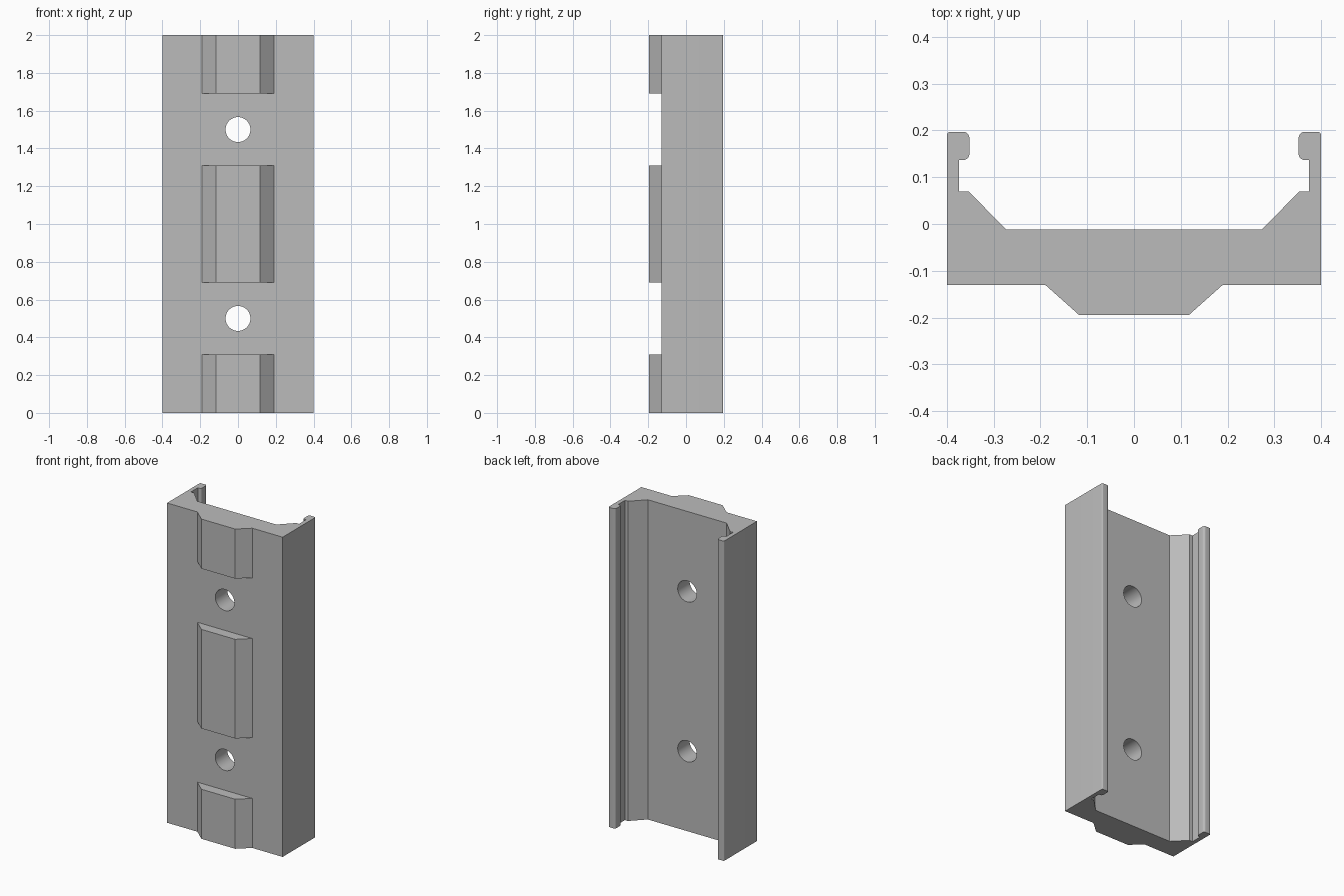
import bpy
import bmesh
import math
from mathutils import Vector

if "Cube" in bpy.data.objects:
    bpy.data.objects.remove(bpy.data.objects["Cube"], do_unlink=True)

HEIGHT = 2.0

grey = bpy.data.materials.new("plain grey")
grey.use_nodes = True
colour = (0.5, 0.5, 0.5, 1)
grey.diffuse_color = colour
grey.node_tree.nodes["Principled BSDF"].inputs["Base Color"].default_value = colour


def fillet(prev, corner, nxt, radius, steps=6):
    """Round a square corner with a quarter arc."""
    c = Vector(corner)
    a = (Vector(prev) - c).normalized() * radius
    b = (Vector(nxt) - c).normalized() * radius
    angles = [math.pi / 2 * i / steps for i in range(steps + 1)]
    return [c + a * (1 - math.sin(t)) + b * (1 - math.cos(t)) for t in angles]


def extrude(name, outline, z0, z1):
    """Raise a closed plan outline from z0 to z1."""
    bm = bmesh.new()
    face = bm.faces.new([bm.verts.new((x, y, z0)) for x, y in outline])
    top = bmesh.ops.extrude_face_region(bm, geom=[face])["geom"]
    verts = [v for v in top if isinstance(v, bmesh.types.BMVert)]
    bmesh.ops.translate(bm, verts=verts, vec=(0, 0, z1 - z0))
    bmesh.ops.recalc_face_normals(bm, faces=bm.faces)
    mesh = bpy.data.meshes.new(name)
    bm.to_mesh(mesh)
    bm.free()
    mesh.materials.append(grey)
    obj = bpy.data.objects.new(name, mesh)
    bpy.context.collection.objects.link(obj)
    return obj


def combine(target, tool, operation):
    """Apply a boolean and discard the tool."""
    mod = target.modifiers.new("join", "BOOLEAN")
    mod.operation = operation
    mod.solver = "EXACT"
    mod.object = tool
    bpy.context.view_layer.objects.active = target
    bpy.ops.object.modifier_apply(modifier=mod.name)
    bpy.data.objects.remove(tool, do_unlink=True)


# Channel: half outline with a rounded hooked lip, mirrored across x
corners = [(0.4, -0.13, 0), (0.4, 0.197, 0.007), (0.352, 0.197, 0.013),
           (0.352, 0.137, 0.013), (0.374, 0.137, 0), (0.374, 0.069, 0),
           (0.353, 0.069, 0), (0.273, -0.012, 0)]
half = []
for i, (x, y, r) in enumerate(corners):
    if r:
        half += [tuple(p) for p in fillet(corners[i - 1][:2], (x, y), corners[i + 1][:2], r)]
    else:
        half.append((x, y))
outline = half + [(-x, y) for x, y in reversed(half)]
channel = extrude("channel_rail", outline, 0, HEIGHT)

# Raised front pads, sunk slightly into the channel before joining
pad = [(-0.19, -0.13), (-0.117, -0.195), (0.117, -0.195), (0.19, -0.13),
       (0.19, -0.08), (-0.19, -0.08)]
for z0, z1 in [(0, 0.31), (0.69, 1.31), (1.69, HEIGHT)]:
    combine(channel, extrude("front_pad", pad, z0, z1), "UNION")

# Screw holes through the web
for z in (0.5, 1.5):
    bpy.ops.mesh.primitive_cylinder_add(vertices=48, radius=0.066, depth=1,
                                        location=(0, 0, z), rotation=(math.pi / 2, 0, 0))
    drill = bpy.context.object
    drill.data.materials.append(grey)
    drill.hide_render = True
    combine(channel, drill, "DIFFERENCE")

# Smooth the holes and lips, keep the edges crisp
bpy.ops.object.select_all(action="DESELECT")
channel.select_set(True)
bpy.context.view_layer.objects.active = channel
bpy.ops.object.shade_smooth_by_angle(angle=math.radians(30))
